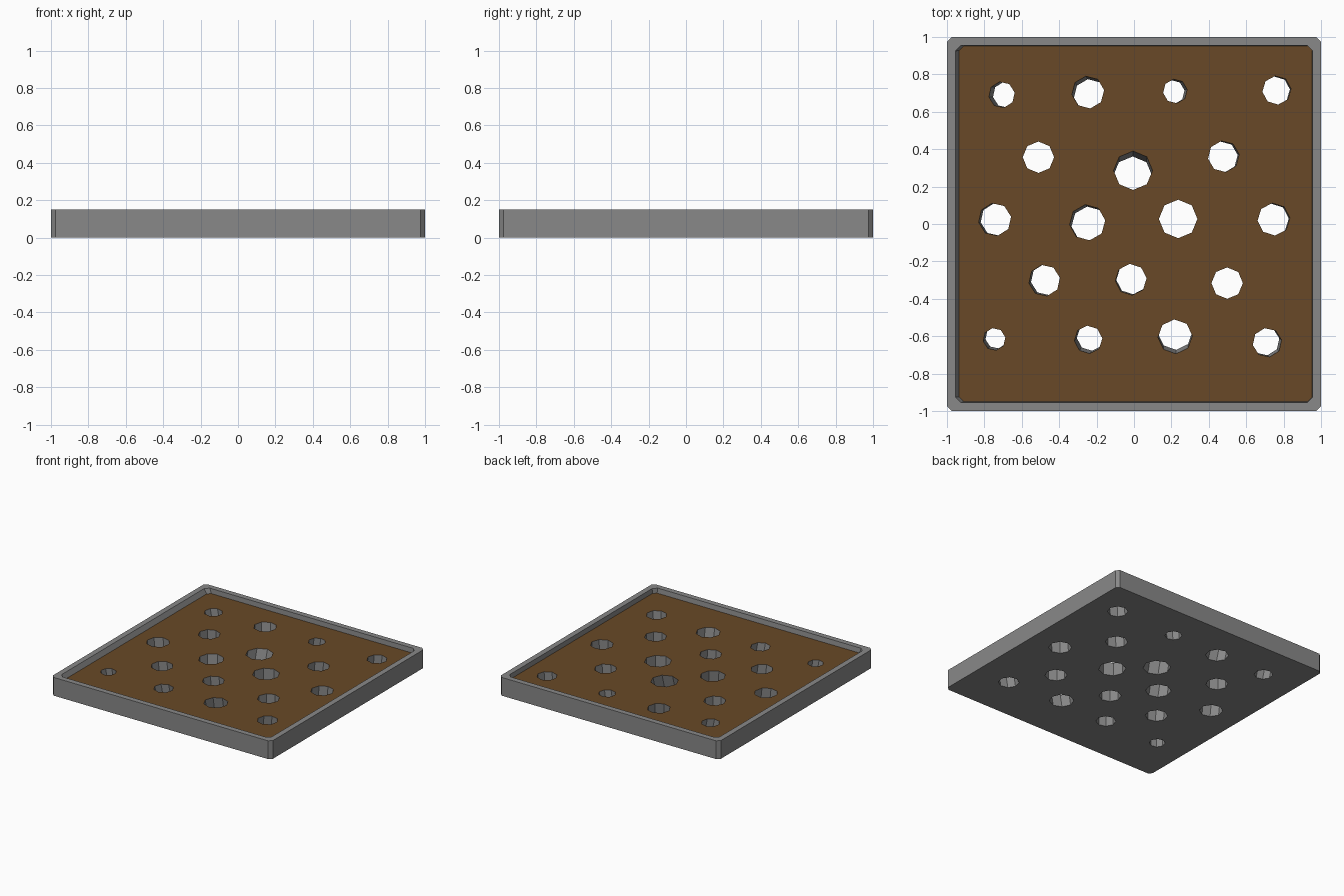
import bpy, bmesh, math

if "Cube" in bpy.data.objects:
    bpy.data.objects.remove(bpy.data.objects["Cube"])

FLOOR, TOP = 0.11, 0.15


def ring(bm, x0, x1, y0, y1, c, z):
    """Rectangle with chamfered corners."""
    pts = [(x0 + c, y0), (x1 - c, y0), (x1, y0 + c), (x1, y1 - c),
           (x1 - c, y1), (x0 + c, y1), (x0, y1 - c), (x0, y0 + c)]
    return [bm.verts.new((x, y, z)) for x, y in pts]


def loft(bm, rings):
    """Skin a stack of rings; returns the last cap."""
    for a, b in zip(rings, rings[1:]):
        n = len(a)
        for i in range(n):
            j = (i + 1) % n
            bm.faces.new((a[i], a[j], b[j], b[i]))
    bm.faces.new(rings[0][::-1])
    return bm.faces.new(rings[-1])


def make_object(name, bm):
    bmesh.ops.recalc_face_normals(bm, faces=bm.faces)
    mesh = bpy.data.meshes.new(name)
    bm.to_mesh(mesh)
    bm.free()
    obj = bpy.data.objects.new(name, mesh)
    bpy.context.collection.objects.link(obj)
    return obj


# Tray: chamfered block with a raised rim and a brown recessed floor
bm = bmesh.new()
floor = loft(bm, [
    ring(bm, -1, 1, -1, 1, 0.025, 0),
    ring(bm, -1, 1, -1, 1, 0.025, TOP),
    ring(bm, -0.955, 0.955, -0.955, 0.955, 0.03, TOP),
    ring(bm, -0.935, 0.953, -0.95, 0.953, 0.025, FLOOR)])
floor.material_index = 1
tray = make_object("tray", bm)
brown = bpy.data.materials.new("brown_floor")
brown.diffuse_color = (0.14, 0.066, 0.02, 1)
brown.use_nodes = True
brown.node_tree.nodes["Principled BSDF"].inputs["Base Color"].default_value = brown.diffuse_color
grey = bpy.data.materials.new("grey_body")
grey.diffuse_color = (0.25, 0.25, 0.25, 1)
grey.use_nodes = True
grey.node_tree.nodes["Principled BSDF"].inputs["Base Color"].default_value = grey.diffuse_color
tray.data.materials.append(grey)
tray.data.materials.append(brown)

# Slanted eight-sided holes: x, y, radius at the floor, then drift to the base, twist
HOLES = [
    (-0.707, 0.691, 0.070, 0.022, 0.000, 10), (-0.246, 0.704, 0.087, 0.011, -0.016, 8),
    (0.220, 0.710, 0.065, -0.014, -0.005, 8), (0.763, 0.715, 0.077, -0.006, -0.003, 6),
    (-0.511, 0.357, 0.084, 0, 0, 0), (-0.005, 0.286, 0.104, -0.002, -0.029, 0),
    (0.479, 0.361, 0.084, -0.008, -0.003, 8), (-0.744, 0.024, 0.088, 0.011, 0, 10),
    (-0.249, 0.008, 0.096, 0.010, -0.010, 7), (0.236, 0.027, 0.103, 0, 0, 0),
    (0.747, 0.025, 0.087, -0.006, -0.003, 5), (-0.479, -0.302, 0.084, 0.011, 0.005, 10),
    (-0.016, -0.297, 0.084, 0.005, 0.005, 5), (0.498, -0.316, 0.084, 0, 0, 0),
    (-0.747, -0.616, 0.060, 0.012, 0.010, 10), (-0.244, -0.618, 0.075, 0.013, 0.015, 5),
    (0.220, -0.602, 0.092, 0.000, 0.021, 3), (0.712, -0.634, 0.078, -0.012, 0.009, 10),
]
bm = bmesh.new()
for x, y, r, dx, dy, twist in HOLES:
    rings = []
    for z in (-0.05, 0.2):
        t = (FLOOR - z) / FLOOR
        rings.append([bm.verts.new((
            x + dx * t + r * math.cos(math.radians(45 * i + twist)),
            y + dy * t + r * math.sin(math.radians(45 * i + twist)), z)) for i in range(8)])
    loft(bm, rings)
cutter = make_object("hole_cutter", bm)
cutter.hide_render = True

# Cut the holes and discard the cutter
mod = tray.modifiers.new("holes", 'BOOLEAN')
mod.operation = 'DIFFERENCE'
mod.solver = 'EXACT'
mod.object = cutter
bpy.context.view_layer.objects.active = tray
bpy.ops.object.modifier_apply(modifier=mod.name)
bpy.data.objects.remove(cutter)
